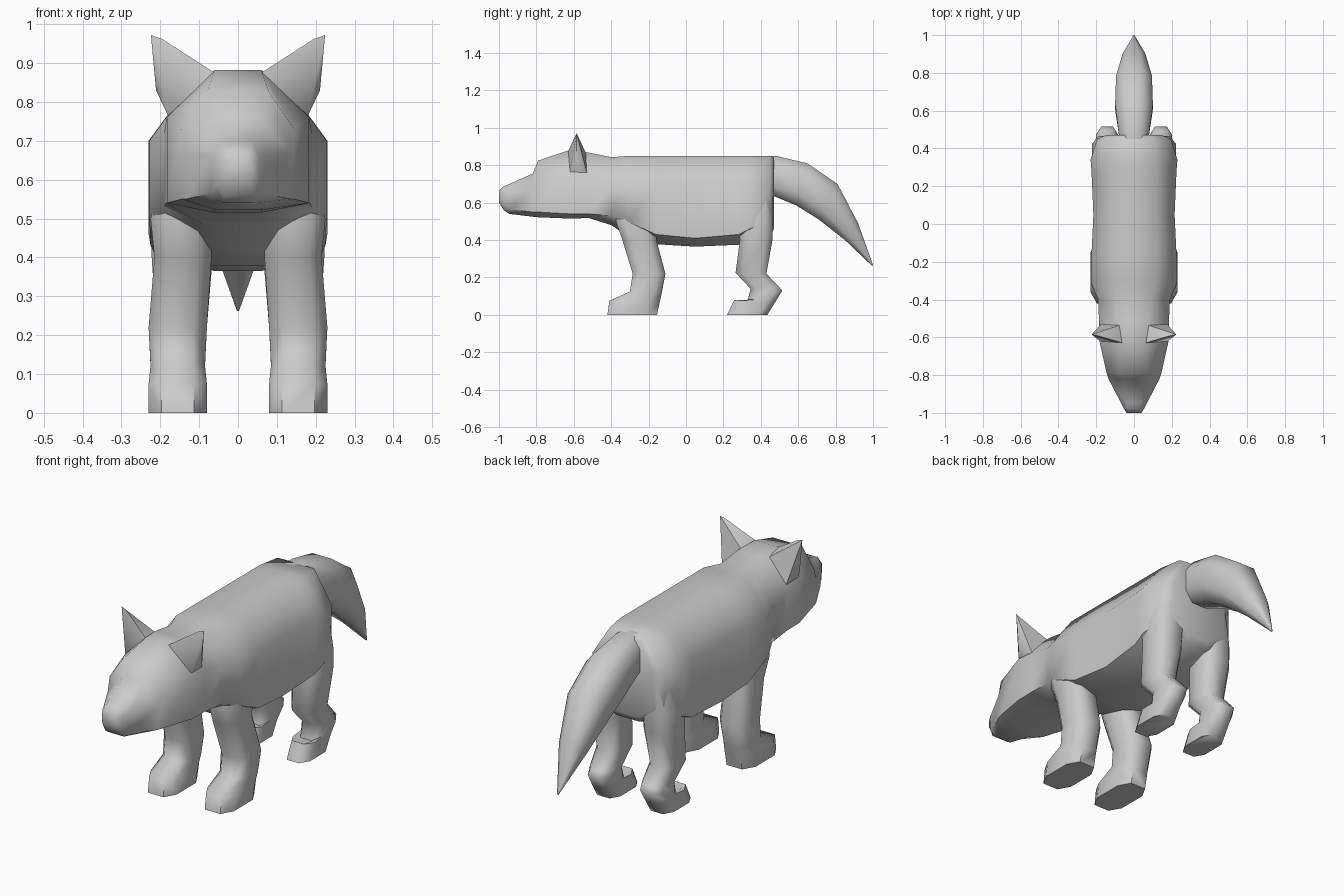
import bpy, bmesh, math
from mathutils import Vector


def finish(name, bm, angle, mirror=False):
    bmesh.ops.recalc_face_normals(bm, faces=bm.faces)
    mesh = bpy.data.meshes.new(name)
    bm.to_mesh(mesh)
    bm.free()
    ob = bpy.data.objects.new(name, mesh)
    bpy.context.collection.objects.link(ob)
    if mirror:
        ob.modifiers.new("Mirror", 'MIRROR')
    bpy.ops.object.select_all(action='DESELECT')
    ob.select_set(True)
    bpy.context.view_layer.objects.active = ob
    bpy.ops.object.shade_smooth_by_angle(angle=math.radians(angle))
    return ob


def loft(name, rings, angle=60, mirror=False):
    bm = bmesh.new()
    loops = [[bm.verts.new(p) for p in r] for r in rings]
    n = len(loops[0])
    for a, b in zip(loops, loops[1:]):
        for i in range(n):
            j = (i + 1) % n
            bm.faces.new((a[i], a[j], b[j], b[i]))
    bm.faces.new(loops[0])
    bm.faces.new(loops[-1])
    return finish(name, bm, angle, mirror)


def body_ring(y, bot, top, xb, zl, w, zu, xt):
    half = [(xb, bot), (w, zl), (w, zu), (xt, top)]
    return [(x, y, z) for x, z in half] + [(-x, y, z) for x, z in reversed(half)]


def limb_ring(x0, x1, front, back, c=0.22):
    uv = [(c, 0), (1 - c, 0), (1, c), (1, 1 - c), (1 - c, 1), (c, 1), (0, 1 - c), (0, c)]
    f, b = Vector((0, *front)), Vector((0, *back))
    return [f.lerp(b, v) + Vector((x0 + (x1 - x0) * u, 0, 0)) for u, v in uv]


# Head and body: y, bottom, top, bottom half width, low z, half width, high z, top half width
loft("head_and_body", [body_ring(*r) for r in [
    (-1.00, .60, .665, .025, .615, .04, .65, .025),
    (-.975, .56, .688, .04, .59, .055, .66, .035),
    (-.945, .54, .70, .04, .565, .07, .66, .04),
    (-.82, .525, .755, .06, .55, .135, .67, .055),
    (-.79, .522, .825, .06, .55, .145, .73, .08),
    (-.62, .515, .882, .06, .54, .183, .76, .06),
    (-.52, .518, .868, .06, .54, .185, .75, .08),
    (-.40, .48, .843, .08, .53, .19, .72, .09),
    (-.31, .42, .85, .07, .50, .228, .70, .12),
    (-.16, .378, .85, .065, .43, .225, .70, .12),
    (.05, .365, .85, .06, .41, .215, .70, .12),
    (.28, .375, .85, .06, .43, .225, .70, .12),
    (.34, .39, .85, .06, .46, .23, .70, .12),
    (.45, .43, .85, .06, .50, .195, .70, .10),
    (.47, .46, .84, .06, .52, .15, .70, .08)]])

# Ears
bm = bmesh.new()
for p in [(.06, -.63, .875), (.06, -.53, .855), (.175, -.53, .76), (.18, -.62, .765),
          (.211, -.585, .83), (.195, -.59, .962), (.224, -.585, .972)]:
    bm.verts.new(p)
bmesh.ops.convex_hull(bm, input=bm.verts)
finish("ear", bm, 50, True)

# Front legs: inner x, outer x, front (y, z), back (y, z)
loft("front_leg", [limb_ring(*r) for r in [
    (.08, .23, (-.42, 0), (-.155, 0)),
    (.08, .23, (-.41, .075), (-.14, .07)),
    (.085, .225, (-.30, .125), (-.13, .115)),
    (.08, .23, (-.285, .22), (-.11, .22)),
    (.068, .215, (-.34, .40), (-.158, .40)),
    (.07, .225, (-.375, .50), (-.16, .50)),
    (.08, .19, (-.36, .62), (-.18, .62))]], 60, True)

# Hind legs
loft("hind_leg", [limb_ring(*r) for r in [
    (.085, .205, (.22, 0), (.435, 0)),
    (.085, .205, (.258, .08), (.475, .065)),
    (.085, .20, (.328, .068), (.515, .13)),
    (.085, .20, (.345, .14), (.495, .152)),
    (.08, .21, (.265, .225), (.43, .22)),
    (.065, .222, (.288, .40), (.462, .40)),
    (.06, .222, (.28, .50), (.466, .50)),
    (.05, .19, (.30, .68), (.466, .68))]], 60, True)

# Tail: half width, top (y, z), bottom (y, z)
loft("tail", [limb_ring(-w, w, t, b, .25) for w, t, b in [
    (.075, (.42, .85), (.42, .65)),
    (.08, (.48, .85), (.47, .635)),
    (.10, (.65, .81), (.59, .585)),
    (.095, (.81, .70), (.71, .51)),
    (.06, (.92, .49), (.85, .40)),
    (.003, (1.0, .266), (.995, .262))]], 60)
